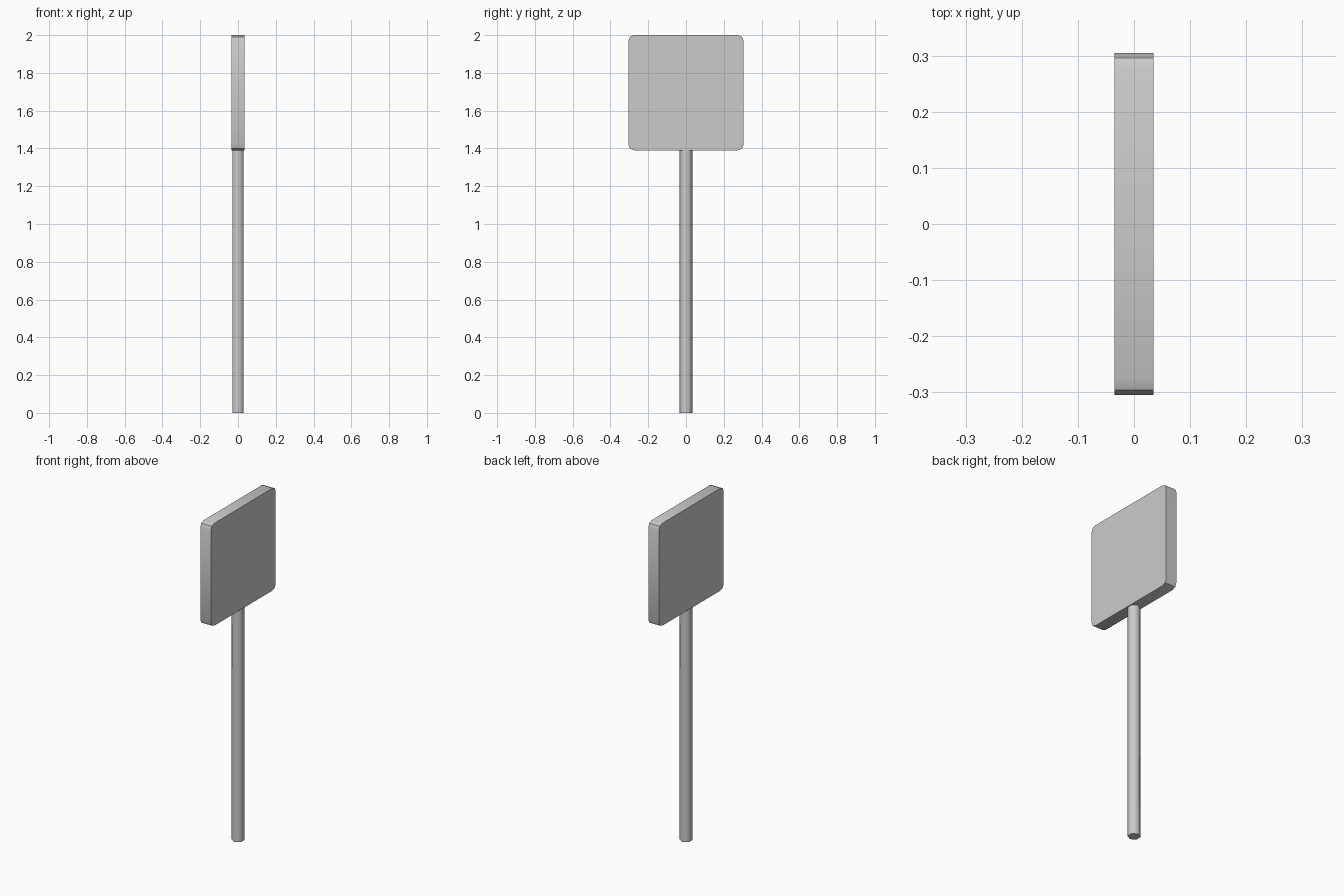
import bpy, bmesh
from math import cos, sin, pi, radians
from mathutils import Vector

if "Cube" in bpy.data.objects:
    bpy.data.objects.remove(bpy.data.objects["Cube"])


def prism(name, outline, direction, smooth_angle):
    """Extrude a closed outline along a direction and smooth shallow edges."""
    bm = bmesh.new()
    face = bm.faces.new([bm.verts.new(p) for p in outline])
    ext = bmesh.ops.extrude_face_region(bm, geom=[face], use_keep_orig=True)
    moved = [g for g in ext["geom"] if isinstance(g, bmesh.types.BMVert)]
    bmesh.ops.translate(bm, verts=moved, vec=Vector(direction))
    bmesh.ops.recalc_face_normals(bm, faces=bm.faces)
    mesh = bpy.data.meshes.new(name)
    bm.to_mesh(mesh)
    bm.free()
    obj = bpy.data.objects.new(name, mesh)
    bpy.context.collection.objects.link(obj)
    bpy.ops.object.select_all(action='DESELECT')
    obj.select_set(True)
    bpy.context.view_layer.objects.active = obj
    bpy.ops.object.shade_smooth_by_angle(angle=radians(smooth_angle))
    return obj


# Six-sided post, with corners pointing along y
RADIUS, PLATE_BOTTOM = 0.035, 1.39
hexagon = [(RADIUS * sin(i * pi / 3), RADIUS * cos(i * pi / 3), 0) for i in range(6)]
prism("post", hexagon, (0, 0, PLATE_BOTTOM), 65)

# Square sign plate with two-segment rounded corners
HALF, THICK, CORNER = 0.305, 0.07, 0.03
inner, mid_z = HALF - CORNER, PLATE_BOTTOM + HALF
plate = []
for quarter, (sy, sz) in enumerate([(1, 1), (-1, 1), (-1, -1), (1, -1)]):
    for step in range(3):
        a = quarter * pi / 2 + step * pi / 4
        plate.append((-THICK / 2, sy * inner + CORNER * cos(a),
                      mid_z + sz * inner + CORNER * sin(a)))
prism("sign_plate", plate, (THICK, 0, 0), 30)
